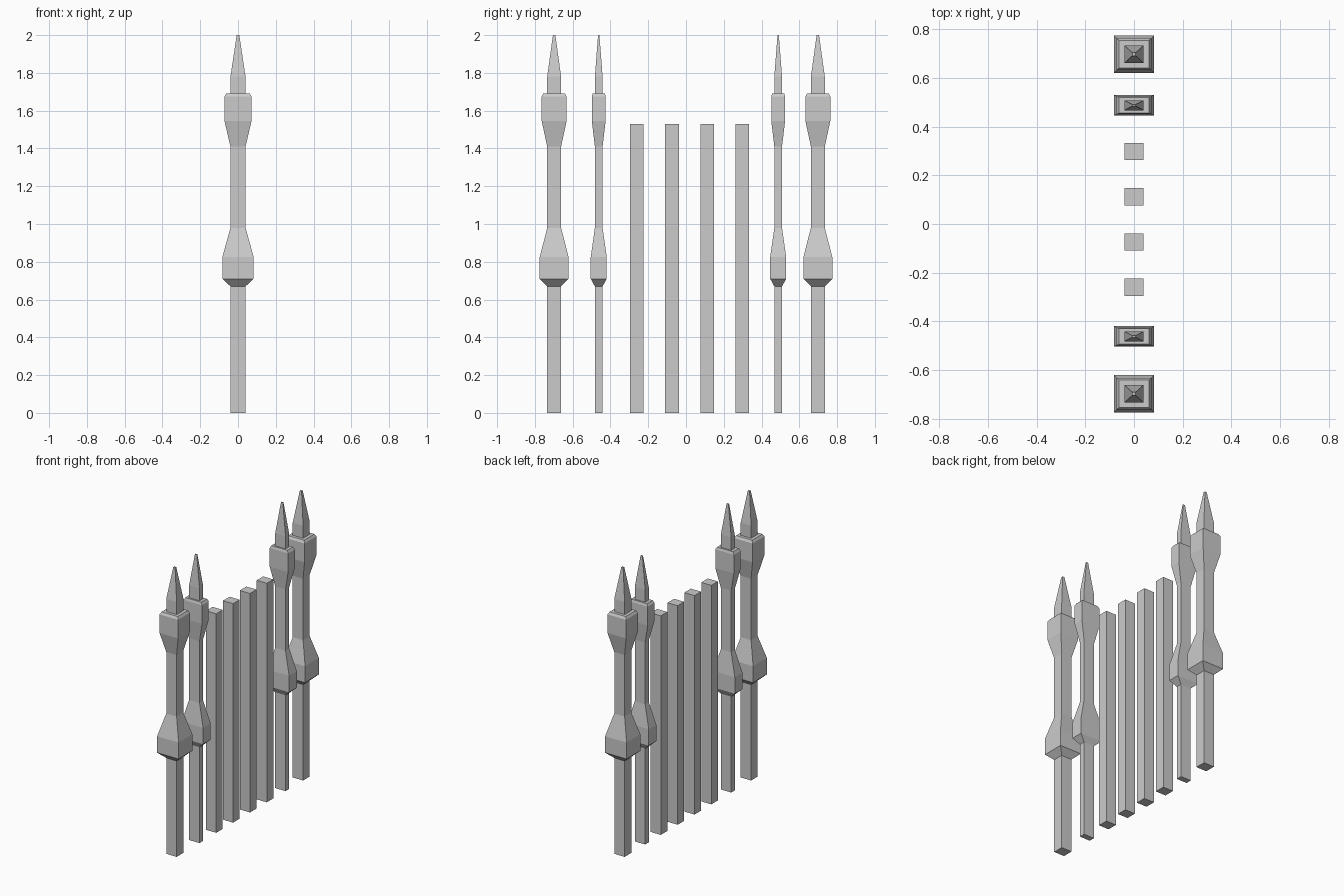
import bpy, bmesh

if "Cube" in bpy.data.objects:
    bpy.data.objects.remove(bpy.data.objects["Cube"])

# (half width in x, height) up a spiked post
POST = [(0.04, 0), (0.04, 0.67), (0.083, 0.71), (0.083, 0.825), (0.04, 0.98),
        (0.04, 1.41), (0.0715, 1.545), (0.0715, 1.675), (0.062, 1.692),
        (0.04, 1.692), (0.04, 1.78), (0.007, 2.0)]
# plain bar
BAR = [(0.039, 0), (0.039, 1.53)]


def square_loft(name, profile, y, depth):
    """Stack rectangular rings along the profile; depth scales y against x."""
    bm = bmesh.new()
    rings = [[bm.verts.new((sx * r, y + sy * r * depth, z))
              for sx, sy in ((-1, -1), (1, -1), (1, 1), (-1, 1))]
             for r, z in profile]
    for a, b in zip(rings, rings[1:]):
        for i in range(4):
            j = (i + 1) % 4
            bm.faces.new((a[i], a[j], b[j], b[i]))
    bm.faces.new(rings[0][::-1])
    bm.faces.new(rings[-1])
    mesh = bpy.data.meshes.new(name)
    bm.to_mesh(mesh)
    bm.free()
    bpy.context.collection.objects.link(bpy.data.objects.new(name, mesh))


# thick outer posts
for y in (-0.698, 0.698):
    square_loft("outer_post", POST, y, 0.92)

# thin inner posts
for y in (-0.462, 0.488):
    square_loft("inner_post", POST, y, 0.51)

# plain bars between them
for i in range(4):
    square_loft("bar", BAR, -0.26 + 0.186 * i, 0.92)
